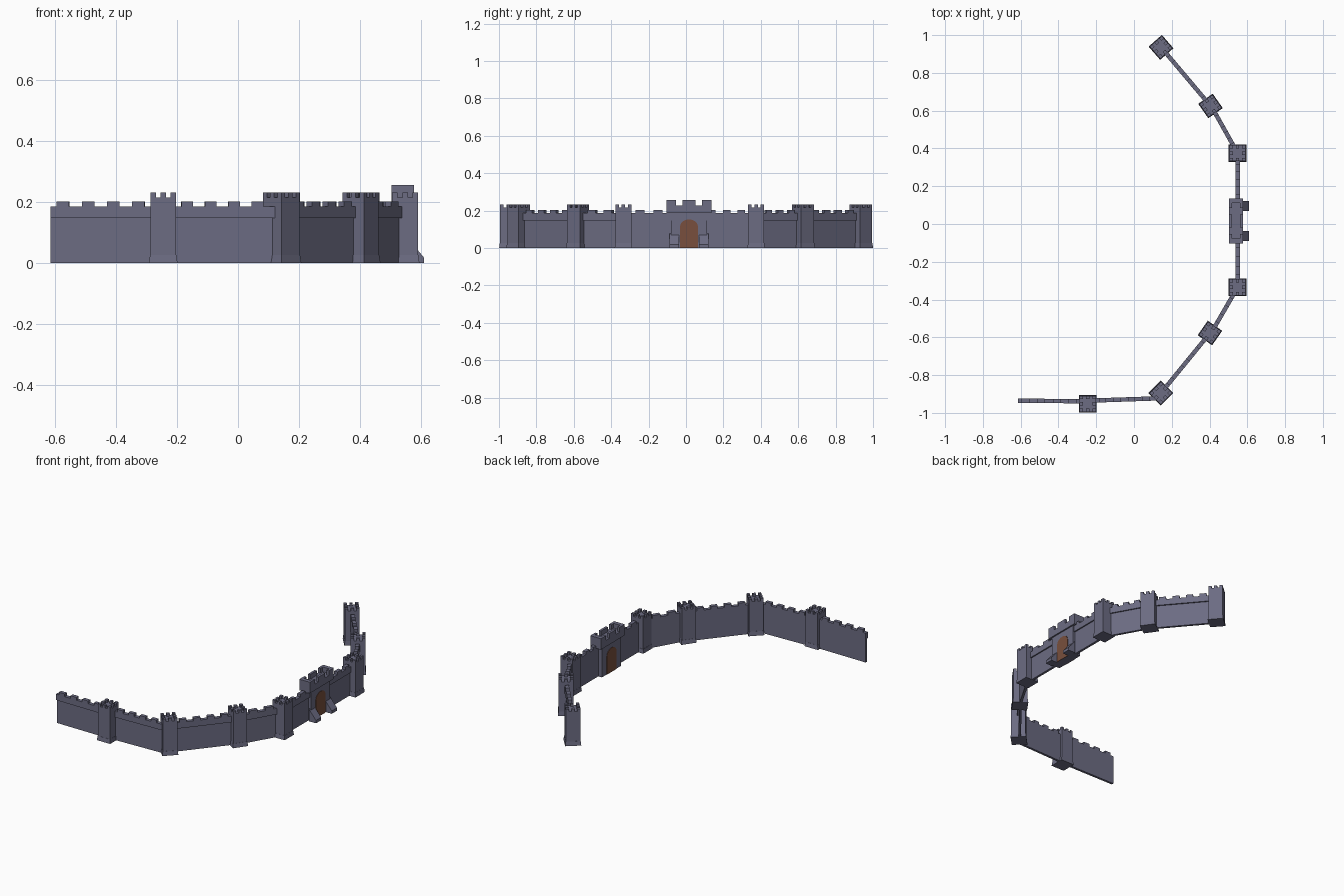
import bpy, bmesh
from math import atan2, cos, sin, pi, radians
from mathutils import Vector

old = bpy.data.objects.get("Cube")
if old:
    bpy.data.objects.remove(old, do_unlink=True)


def material(name, rgb):
    m = bpy.data.materials.new(name)
    m.use_nodes = True
    m.diffuse_color = (*rgb, 1)
    m.node_tree.nodes["Principled BSDF"].inputs["Base Color"].default_value = (*rgb, 1)
    return m


STONE = material("slate_stone", (0.15, 0.15, 0.225))
WOOD = material("brown_wood", (0.19, 0.078, 0.047))


def box(bm, lo, hi):
    verts = bmesh.ops.create_cube(bm, size=1)["verts"]
    for v in verts:
        v.co = Vector([lo[i] if v.co[i] < 0 else hi[i] for i in range(3)])


def prism(bm, profile, x0, x1):
    """Extrude a (y, z) outline along x."""
    face = bm.faces.new([bm.verts.new((x0, y, z)) for y, z in profile])
    new = bmesh.ops.extrude_face_region(bm, geom=[face])["geom"]
    for v in new:
        if isinstance(v, bmesh.types.BMVert):
            v.co.x = x1


def finish(bm, name, mat, loc=(0, 0), angle=0.0):
    bmesh.ops.recalc_face_normals(bm, faces=bm.faces)
    mesh = bpy.data.meshes.new(name)
    bm.to_mesh(mesh)
    bm.free()
    mesh.materials.append(mat)
    ob = bpy.data.objects.new(name, mesh)
    ob.location = (*loc, 0)
    ob.rotation_euler.z = angle
    bpy.context.collection.objects.link(ob)
    return ob


# Square tower with flared plinth and three merlons a side
def tower(name, x, y, degrees):
    bm = bmesh.new()
    h, foot, floor, top = 0.0425, 0.0467, 0.216, 0.232
    box(bm, (-h, -h, 0.0), (h, h, floor))
    plinth = bmesh.ops.create_cube(bm, size=1)["verts"]
    for v in plinth:
        s = foot if v.co.z < 0 else h + 0.001
        v.co = (2 * s * v.co.x, 2 * s * v.co.y, 0 if v.co.z < 0 else 0.027)
    w = 0.009
    steps = (-h + w, 0, h - w)
    for a in steps:
        for b in steps:
            if a or b:
                box(bm, (a - w, b - w, floor), (a + w, b + w, top))
    finish(bm, name, STONE, (x, y), radians(degrees))


# Wall with a parapet stepping outward (local -y) and a row of merlons
def wall(name, start, end, trim_start, trim_end):
    a, b = Vector(start), Vector(end)
    run = b - a
    length = run.length
    bm = bmesh.new()
    x0, x1 = trim_start, length - trim_end
    inner, outer, lip = 0.011, -0.004, -0.012
    prism(bm, [(inner, 0), (outer, 0), (outer, 0.148), (lip, 0.148),
               (lip, 0.186), (inner, 0.186)], x0, x1)
    # merlons are spread over the part left clear of the towers
    c0, c1 = max(x0, 0.04) if trim_start else 0, length - 0.04
    count = max(2, round((c1 - c0) / 0.08))
    pitch = (c1 - c0) / count
    for i in range(count):
        mid = c0 + (i + 0.5) * pitch
        box(bm, (mid - pitch / 4, lip, 0.186), (mid + pitch / 4, inner, 0.203))
    finish(bm, name, STONE, a, atan2(run.y, run.x))


TOWERS = [
    ("south_tower", -0.245, -0.952, 0),
    ("south_corner_tower", 0.142, -0.895, 45),
    ("south_east_tower", 0.402, -0.577, 55),
    ("south_gate_tower", 0.548, -0.335, 0),
    ("north_gate_tower", 0.548, 0.375, 0),
    ("north_east_tower", 0.405, 0.625, 35),
    ("north_end_tower", 0.143, 0.935, 41),
]
for t in TOWERS:
    tower(*t)

WALLS = [
    ("south_end_wall", (-0.615, -0.935), (-0.245, -0.938), 0, 0.02),
    ("south_wall", (-0.245, -0.935), (0.142, -0.922), 0.02, 0.015),
    ("south_corner_wall", (0.142, -0.895), (0.402, -0.577), 0.02, 0.02),
    ("south_east_wall", (0.408, -0.577), (0.548, -0.335), 0.02, 0.02),
    ("south_gate_wall", (0.548, -0.335), (0.548, -0.06), 0.02, 0.0),
    ("north_gate_wall", (0.548, 0.10), (0.548, 0.375), 0.0, 0.02),
    ("north_east_wall", (0.548, 0.375), (0.408, 0.625), 0.02, 0.02),
    ("north_wall", (0.405, 0.625), (0.143, 0.935), 0.02, 0.02),
]
for w in WALLS:
    wall(*w)

# Gatehouse: body, overhanging parapet and wide merlons along both long sides
GX, GY = 0.54, 0.016
bm = bmesh.new()
box(bm, (-0.028, -0.096, 0), (0.028, 0.096, 0.19))
box(bm, (-0.037, -0.12, 0.187), (0.037, 0.12, 0.227))
for s in (-1, 1):
    box(bm, (-0.037, s * 0.107 - 0.013, 0.227), (0.037, s * 0.107 + 0.013, 0.257))
    outer, inner = s * 0.037, s * 0.022
    for y, half in ((-0.095, 0.025), (0, 0.034), (0.095, 0.025)):
        box(bm, (min(outer, inner), y - half, 0.227), (max(outer, inner), y + half, 0.257))
finish(bm, "gatehouse", STONE, (GX, GY))

# Arched doors as thin plates on both faces of the gatehouse
arch = [(-0.048, 0), (0.048, 0)]
arch += [(0.048 * cos(i * pi / 10), 0.115 + 0.038 * sin(i * pi / 10)) for i in range(11)]
for name, x in (("outer_door", 0.0275), ("inner_door", -0.0305)):
    bm = bmesh.new()
    prism(bm, arch, x, x + 0.003)
    finish(bm, name, WOOD, (GX, GY))

# Sloping buttresses beside the outer door
for name, s in (("north_buttress", 1), ("south_buttress", -1)):
    bm = bmesh.new()
    prism(bm, [(0, 0), (-0.05, 0), (-0.05, 0.018), (0, 0.078)], -0.026, 0.026)
    finish(bm, name, STONE, (0.56, GY + s * 0.079), pi / 2)
